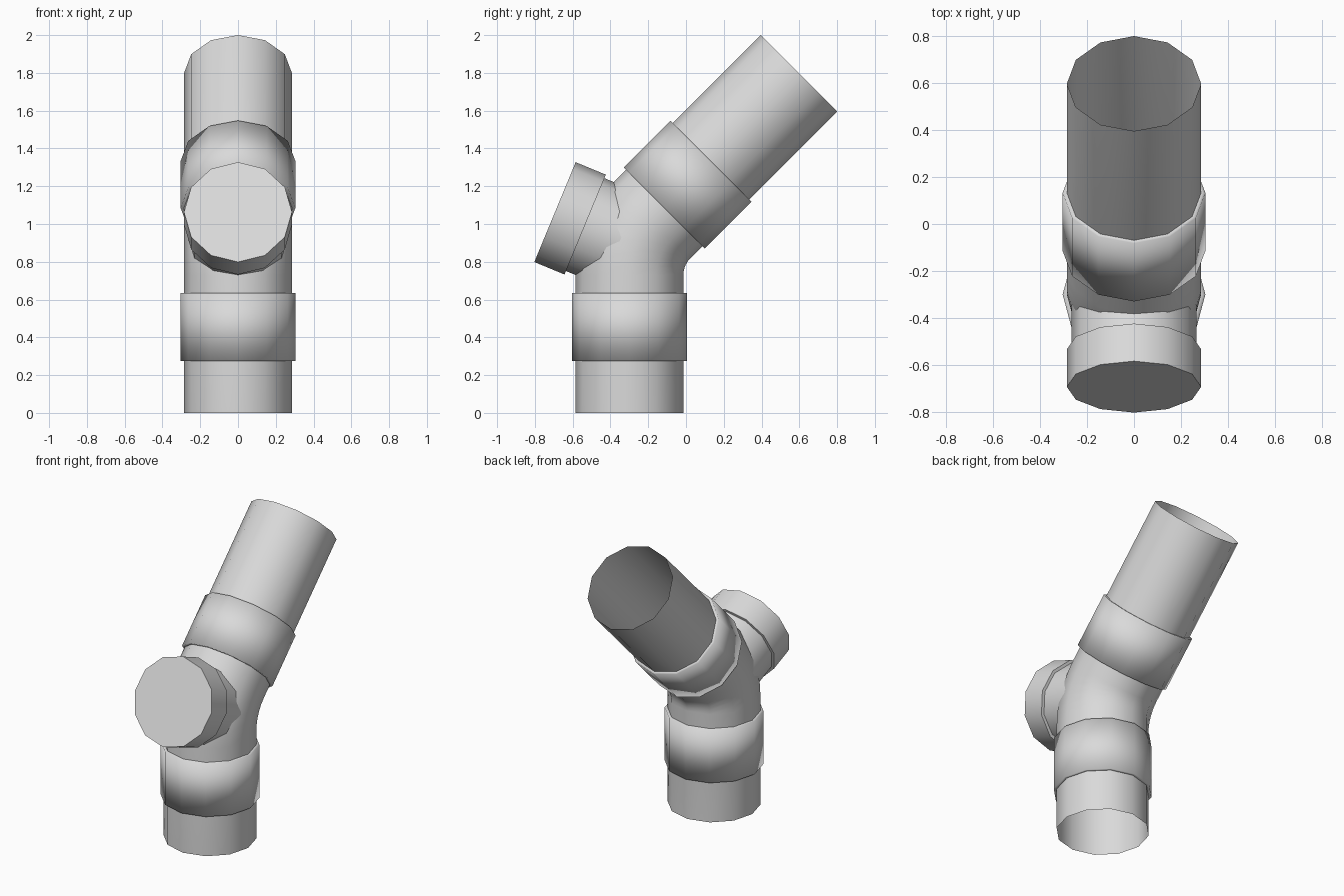
import bpy
import math
from mathutils import Vector

cube = bpy.data.objects.get("Cube")
if cube:
    bpy.data.objects.remove(cube, do_unlink=True)

SIDES = 12
PIPE_R = 0.286
SLEEVE_R = 0.304
JOINT = Vector((0, -0.3, 0.9))      # where the three axes meet
UP = Vector((0, 0, 1))

grey = bpy.data.materials.new("light grey plastic")
grey.use_nodes = True
colour = (0.7, 0.7, 0.7, 1)
grey.diffuse_color = colour
grey.node_tree.nodes["Principled BSDF"].inputs["Base Color"].default_value = colour


def leaning(angle):
    """Unit direction tilted from vertical towards the back."""
    a = math.radians(angle)
    return Vector((0, math.sin(a), math.cos(a)))


def sweep(name, rings, cap_end=False, sharp=None):
    """Skin a list of (centre, direction, radius) rings."""
    verts, faces = [], []
    side = Vector((1, 0, 0))
    for centre, direction, radius in rings:
        other = direction.cross(side)
        for k in range(SIDES):
            a = math.tau * k / SIDES
            verts.append(centre + radius * (side * math.cos(a) + other * math.sin(a)))
    for i in range(len(rings) - 1):
        for k in range(SIDES):
            n = (k + 1) % SIDES
            lo, hi = i * SIDES, (i + 1) * SIDES
            faces.append((lo + k, lo + n, hi + n, hi + k))
    if cap_end:
        start = (len(rings) - 1) * SIDES
        faces.append(tuple(range(start, start + SIDES)))
    mesh = bpy.data.meshes.new(name)
    mesh.from_pydata(verts, [], faces)
    mesh.materials.append(grey)
    mesh.shade_smooth()
    if sharp:
        mesh.set_sharp_from_angle(angle=math.radians(sharp))
    obj = bpy.data.objects.new(name, mesh)
    bpy.context.collection.objects.link(obj)
    return obj


def along(direction, profile):
    """Rings on a straight axis through the joint from (distance, radius)."""
    return [(JOINT + direction * d, direction, r) for d, r in profile]


# Open main pipe: straight, rounded 45 degree elbow, straight
tangent = 0.17
bend_r = tangent / math.tan(math.radians(22.5))
path = along(UP, [(-0.9, PIPE_R)])
for step in range(6):
    d = leaning(9 * step)
    centre = JOINT + Vector((0, bend_r * (1 - d.z), bend_r * d.y - tangent))
    path.append((centre, d, PIPE_R))
path += along(leaning(45), [(1.27, PIPE_R)])
sweep("main_pipe", path)

# Softly shaded coupling sleeves around each straight run
for name, direction, start, end in (
        ("lower_sleeve", UP, -0.625, -0.265),
        ("upper_sleeve", leaning(45), 0.262, 0.612)):
    sweep(name, along(direction, [(start, PIPE_R), (start, SLEEVE_R),
                                  (end, SLEEVE_R), (end, PIPE_R)]))

# Side branch at the front and its closed cap
branch = leaning(-67.5)
sweep("branch_pipe", along(branch, [(0.05, 0.266), (0.26, 0.266)]))
sweep("branch_cap", along(branch, [(0.253, 0.26), (0.253, PIPE_R), (0.426, PIPE_R)]),
      cap_end=True, sharp=40)
